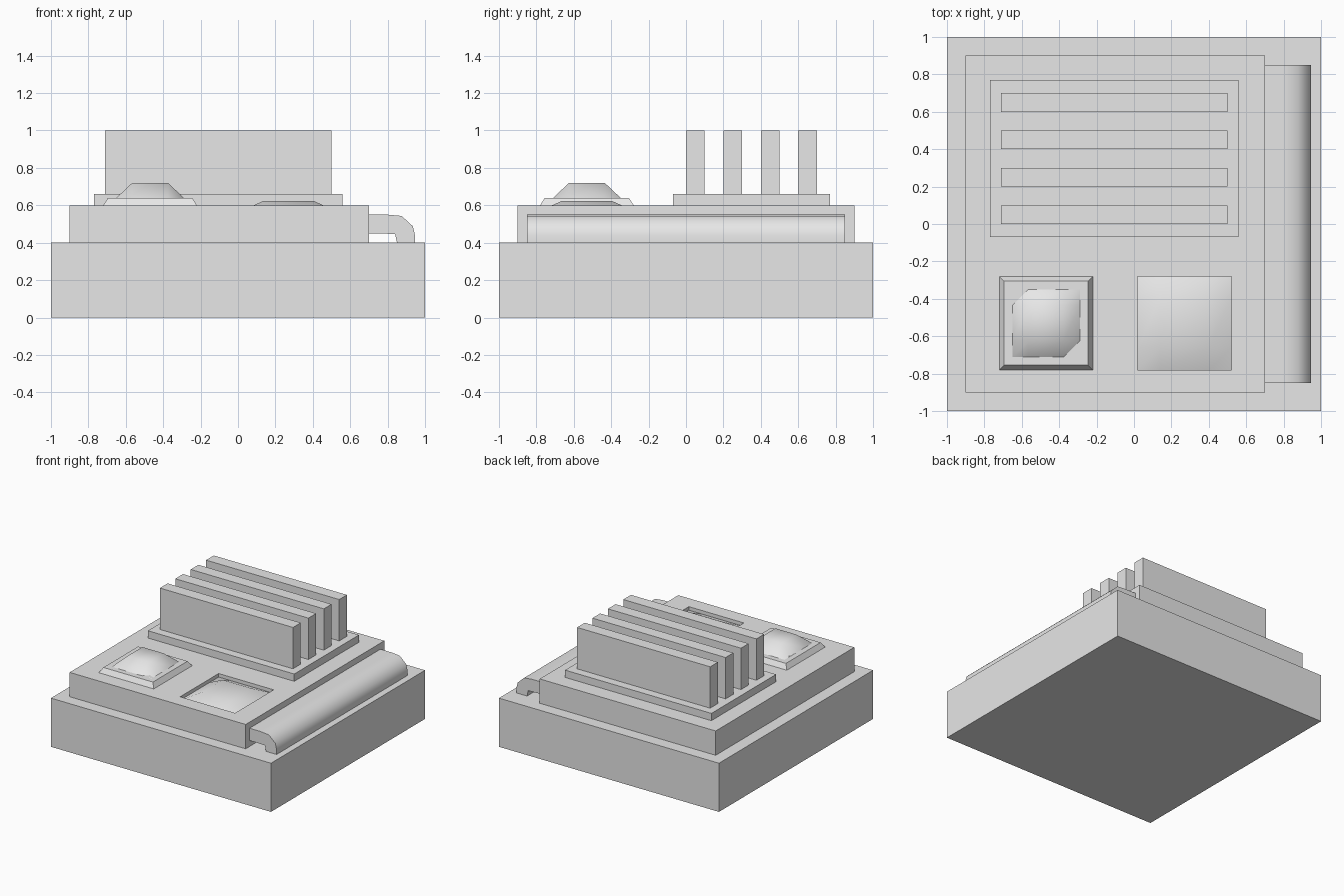
import bpy
import bmesh

default = bpy.data.objects.get("Cube")
if default:
    bpy.data.objects.remove(default, do_unlink=True)

grey = bpy.data.materials.new("light_grey")
grey.use_nodes = True
grey.diffuse_color = (0.8, 0.8, 0.8, 1)
grey.node_tree.nodes["Principled BSDF"].inputs["Base Color"].default_value = (0.8, 0.8, 0.8, 1)


def finish(name, bm, smooth=False):
    bmesh.ops.recalc_face_normals(bm, faces=bm.faces)
    for f in bm.faces:
        f.smooth = smooth
    mesh = bpy.data.meshes.new(name)
    bm.to_mesh(mesh)
    bm.free()
    mesh.materials.append(grey)
    obj = bpy.data.objects.new(name, mesh)
    bpy.context.collection.objects.link(obj)
    return obj


def box(name, x, y, z, taper=0.0):
    """Box between (min, max) ranges, its top drawn in by taper."""
    bm = bmesh.new()
    rings = []
    for height, t in ((z[0], 0), (z[1], taper)):
        rings.append([bm.verts.new((px, py, height)) for px, py in (
            (x[0] + t, y[0] + t), (x[1] - t, y[0] + t),
            (x[1] - t, y[1] - t), (x[0] + t, y[1] - t))])
    low, high = rings
    bm.faces.new(low[::-1])
    bm.faces.new(high)
    for i in range(4):
        j = (i + 1) % 4
        bm.faces.new((low[i], low[j], high[j], high[i]))
    return finish(name, bm)


def dome(name, cx, cy, half, z0, z1):
    """Square cushion: a smooth three by three patch with its middle raised."""
    bm = bmesh.new()
    steps = (-half, -half * 0.53, half * 0.53, half)
    grid = [[bm.verts.new((cx + dx, cy + dy, z1 if max(abs(dx), abs(dy)) < half else z0))
             for dx in steps] for dy in steps]
    for r in range(3):
        for c in range(3):
            bm.faces.new((grid[r][c], grid[r][c + 1], grid[r + 1][c + 1], grid[r + 1][c]))
    obj = finish(name, bm, smooth=True)
    if obj.data.polygons[0].normal.z < 0:
        obj.data.flip_normals()
    return obj


# Stepped body
box("base", (-1, 1), (-1, 1), (0, 0.4))
deck = box("deck", (-0.9, 0.7), (-0.9, 0.9), (0.4, 0.6))

# Square pit in the deck with a bulging floor
cutter = box("pit_cutter", (0.02, 0.52), (-0.78, -0.28), (0.57, 0.7))
cutter.hide_render = True
cut = deck.modifiers.new("pit", "BOOLEAN")
cut.operation = "DIFFERENCE"
cut.solver = "EXACT"
cut.object = cutter
bpy.context.view_layer.objects.active = deck
bpy.ops.object.modifier_apply(modifier=cut.name)
bpy.data.objects.remove(cutter, do_unlink=True)
dome("pit_floor", 0.27, -0.53, 0.25, 0.571, 0.624)

# Raised button: bevelled frame and cushion
box("button_frame", (-0.72, -0.22), (-0.78, -0.28), (0.6, 0.64), taper=0.025)
dome("button_cushion", -0.47, -0.53, 0.18, 0.64, 0.72)

# Finned block
box("fin_plate", (-0.77, 0.56), (-0.07, 0.77), (0.6, 0.66))
for i in range(4):
    box(f"fin_{i + 1}", (-0.71, 0.5), (0.2 * i, 0.2 * i + 0.1), (0.66, 1.0))

# Curved side cover, a bent strip running front to back
profile = [(0.7, 0.55), (0.8, 0.55), (0.875, 0.543), (0.935, 0.488), (0.946, 0.44),
           (0.946, 0.4), (0.85, 0.4), (0.84, 0.447), (0.7, 0.45)]
bm = bmesh.new()
cap = bm.faces.new([bm.verts.new((x, -0.85, z)) for x, z in profile])
side = bmesh.ops.extrude_face_region(bm, geom=[cap], use_keep_orig=True)["geom"]
bmesh.ops.translate(bm, vec=(0, 1.7, 0), verts=[v for v in side if isinstance(v, bmesh.types.BMVert)])
cover = finish("side_cover", bm)
bpy.ops.object.select_all(action="DESELECT")
cover.select_set(True)
bpy.context.view_layer.objects.active = cover
bpy.ops.object.shade_smooth_by_angle(angle=0.85)
